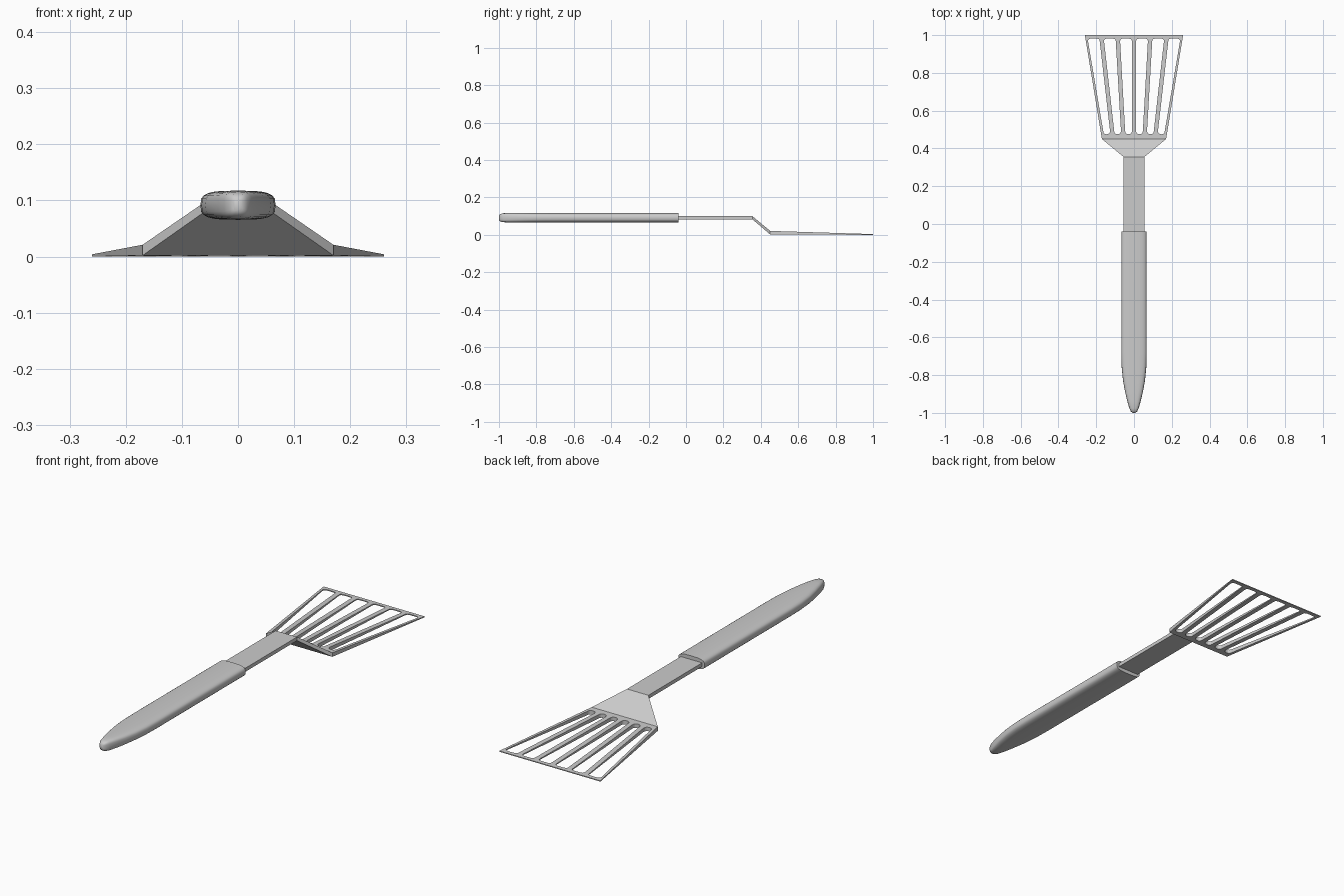
import bpy, bmesh, math

cube = bpy.data.objects.get("Cube")
if cube:
    bpy.data.objects.remove(cube, do_unlink=True)

# Single grey finish
grey = bpy.data.materials.new("grey metal")
grey.use_nodes = True
colour = (0.6, 0.6, 0.6, 1)
grey.diffuse_color = colour
grey.node_tree.nodes["Principled BSDF"].inputs["Base Color"].default_value = colour


def loft(name, rings):
    """Skin a row of closed rings and cap both ends."""
    bm = bmesh.new()
    rows = [[bm.verts.new(p) for p in ring] for ring in rings]
    for a, b in zip(rows, rows[1:]):
        for i in range(len(a)):
            j = (i + 1) % len(a)
            bm.faces.new((a[i], a[j], b[j], b[i]))
    bm.faces.new(rows[0])
    bm.faces.new(rows[-1])
    bmesh.ops.recalc_face_normals(bm, faces=bm.faces)
    mesh = bpy.data.meshes.new(name)
    bm.to_mesh(mesh)
    bm.free()
    mesh.materials.append(grey)
    obj = bpy.data.objects.new(name, mesh)
    bpy.context.collection.objects.link(obj)
    return obj


def activate(obj):
    bpy.ops.object.select_all(action='DESELECT')
    obj.select_set(True)
    bpy.context.view_layer.objects.active = obj


def power(v, e):
    return math.copysign(abs(v) ** e, v)


# Shank, sloping neck and blade: y, half width, bottom, top
stations = [(-0.10, 0.055, 0.083, 0.10), (0.355, 0.055, 0.083, 0.10),
            (0.45, 0.17, 0.002, 0.021), (1.0, 0.26, 0.0, 0.004)]
blade = loft("shank_and_blade", [
    [(-w, y, lo), (w, y, lo), (w, y, hi), (-w, y, hi)]
    for y, w, lo, hi in stations])

# Fanned slots with rounded ends
NEAR, FAR, STEPS = 0.475, 0.982, 8


def slot_outline(k, z):
    points = []
    for end, sign, radius, pitch, width, e in (
            (FAR, 1, 0.014, 0.085, 0.062, 0.6),
            (NEAR, -1, 0.018, 0.058, 0.036, 0.9)):
        for i in range(STEPS + 1):
            a = math.pi * i / STEPS
            x = k * pitch + sign * width / 2 * power(math.cos(a), e)
            y = end - sign * radius * (1 - power(math.sin(a), e))
            points.append((x, y, z))
    return points


for n in range(6):
    cutter = loft("slot_cutter", [slot_outline(n - 2.5, z) for z in (-0.05, 0.06)])
    cutter.hide_render = True
    activate(blade)
    cut = blade.modifiers.new("slot", 'BOOLEAN')
    cut.operation = 'DIFFERENCE'
    cut.solver = 'EXACT'
    cut.object = cutter
    bpy.ops.object.modifier_apply(modifier=cut.name)
    bpy.data.objects.remove(cutter, do_unlink=True)

# Rounded grip tapering to a blunt tip: y, half width, half height
grip = [(-0.04, 0.067, 0.026), (-0.68, 0.067, 0.026), (-0.76, 0.065, 0.026),
        (-0.83, 0.058, 0.026), (-0.89, 0.047, 0.026), (-0.94, 0.035, 0.0255),
        (-0.975, 0.025, 0.024), (-0.992, 0.017, 0.020), (-1.0, 0.008, 0.012)]
SIDES = 24


def grip_ring(y, w, h):
    angles = [2 * math.pi * i / SIDES for i in range(SIDES)]
    return [(w * power(math.cos(a), 0.6), y, 0.0915 + h * power(math.sin(a), 0.6))
            for a in angles]


handle = loft("handle", [grip_ring(*g) for g in grip])
activate(handle)
bpy.ops.object.shade_smooth_by_angle(angle=math.radians(45))
